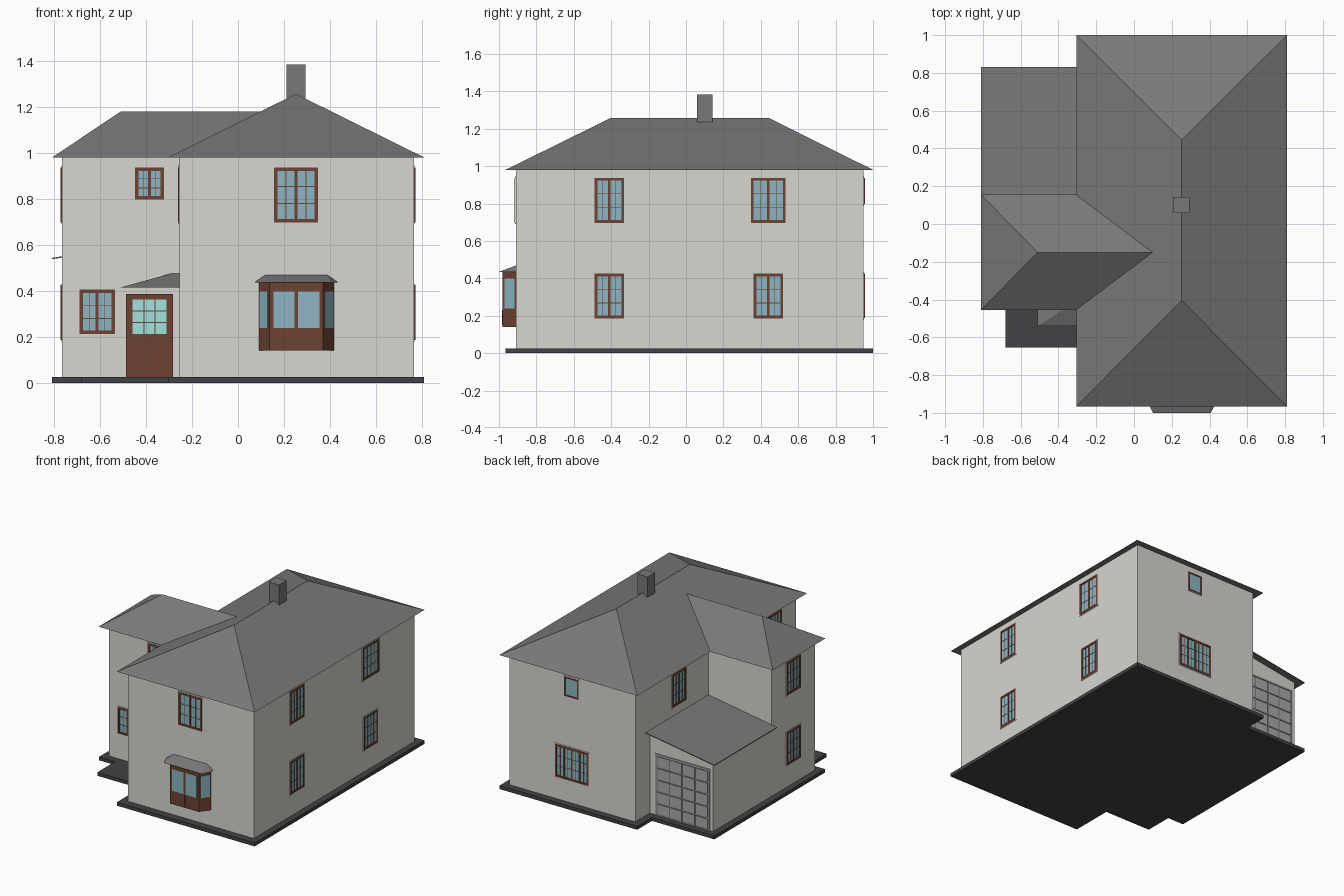
import bpy, bmesh, math
from mathutils import Vector

if "Cube" in bpy.data.objects:
    bpy.data.objects.remove(bpy.data.objects["Cube"])


def mat(name, r, g, b):
    m = bpy.data.materials.new(name)
    m.diffuse_color = (r, g, b, 1)
    m.use_nodes = True
    m.node_tree.nodes["Principled BSDF"].inputs["Base Color"].default_value = m.diffuse_color
    return m


WALL = mat("render_wall", .68, .67, .63)
ROOF = mat("roof_tile", .19, .19, .19)
DARK = mat("dark_base", .055, .055, .06)
WOOD = mat("brown_wood", .15, .055, .032)
GLASS = mat("window_glass", .27, .47, .54)
PALE = mat("door_glass", .38, .75, .74)
METAL = mat("garage_metal", .4, .4, .4)
GROOVE = mat("garage_groove", .2, .2, .2)


def finish(name, bm, mats, loc=(0, 0, 0), angle=0):
    bmesh.ops.recalc_face_normals(bm, faces=bm.faces)
    me = bpy.data.meshes.new(name)
    bm.to_mesh(me)
    bm.free()
    for m in mats:
        me.materials.append(m)
    ob = bpy.data.objects.new(name, me)
    ob.location = loc
    ob.rotation_euler.z = math.radians(angle)
    bpy.context.collection.objects.link(ob)
    return ob


def boxes(name, items, loc=(0, 0, 0), angle=0):
    """Joined boxes, each (x0, x1, y0, y1, z0, z1, material)."""
    bm, mats = bmesh.new(), []
    for x0, x1, y0, y1, z0, z1, m in items:
        if m not in mats:
            mats.append(m)
        vs = bmesh.ops.create_cube(bm, size=1)["verts"]
        for v in vs:
            v.co = Vector(((x0 + x1) / 2 + v.co.x * (x1 - x0),
                           (y0 + y1) / 2 + v.co.y * (y1 - y0),
                           (z0 + z1) / 2 + v.co.z * (z1 - z0)))
        for f in {f for v in vs for f in v.link_faces}:
            f.material_index = mats.index(m)
    return finish(name, bm, mats, loc, angle)


def hull(name, pts, m):
    """Convex solid around a few points."""
    bm = bmesh.new()
    for p in pts:
        bm.verts.new(p)
    r = bmesh.ops.convex_hull(bm, input=bm.verts)
    bmesh.ops.dissolve_limit(bm, angle_limit=.005, verts=bm.verts, edges=bm.edges)
    return finish(name, bm, [m])


def ring(x0, x1, z0, z1, t, d, m):
    """Rectangular frame of four bars standing d out of the wall."""
    return [(x0, x0 + t, -d, .01, z0, z1, m), (x1 - t, x1, -d, .01, z0, z1, m),
            (x0 + t, x1 - t, -d, .01, z0, z0 + t, m),
            (x0 + t, x1 - t, -d, .01, z1 - t, z1, m)]


def grid(x0, x1, z0, z1, cols, rows, t, d, m):
    """Thin glazing bars dividing a pane."""
    out = []
    for i in range(1, cols):
        x = x0 + (x1 - x0) * i / cols
        out.append((x - t / 2, x + t / 2, -d, .005, z0, z1, m))
    for j in range(1, rows):
        z = z0 + (z1 - z0) * j / rows
        out.append((x0, x1, -d + .0005, .005, z - t / 2, z + t / 2, m))
    return out


def window(name, x, y, angle, w, z0, z1, sashes=2, cols=2, rows=3):
    h = w / 2
    p = ring(-h, h, z0, z1, .007, .003, WALL)
    a, b, c, d = -h + .007, h - .007, z0 + .007, z1 - .007
    p += ring(a, b, c, d, .009, .006, WOOD)
    p.append((a, b, -.0015, .005, c, d, GLASS))
    a, b, c, d = a + .009, b - .009, c + .009, d - .009
    s = (b - a) / sashes
    for i in range(sashes):
        if sashes > 1:
            p += ring(a + i * s, a + (i + 1) * s, c, d, .006, .005, WOOD)
        p += grid(a + i * s, a + (i + 1) * s, c, d, cols, rows, .003, .0035, WOOD)
    return boxes(name, p, (x, y, 0), angle)


# base slabs
boxes("base_slab", [(-.305, .81, -.965, 1, 0, .025, DARK),
                    (-.81, -.305, -.45, .83, 0, .025, DARK),
                    (-.68, -.305, -.655, -.45, 0, .025, DARK)])

# walls
boxes("main_walls", [(-.255, .765, -.91, .95, .02, .982, WALL)])
boxes("wing_walls", [(-.765, -.255, -.40, .105, .02, .982, WALL)])
hull("garage_walls", [(x, y, z) for y in (.105, .78) for x, z in
                      ((-.765, .02), (-.255, .02), (-.765, .545), (-.255, .625))], WALL)

# hipped main roof, wing roof running into it, lean-to garage roof
hull("main_roof", [(x, y, .98) for x in (-.305, .81) for y in (-.965, 1)]
     + [(.252, -.405, 1.256), (.252, .445, 1.256)], ROOF)
hull("wing_roof", [(x, y, .979) for x in (-.81, -.305) for y in (-.455, .155)]
     + [(-.51, -.15, 1.18), (.1, -.15, 1.18)], ROOF)
hull("garage_roof", [(x, y, z + dz) for y in (.105, .83) for dz in (0, .006)
                     for x, z in ((-.81, .537), (-.255, .626))], ROOF)
boxes("chimney", [(.21, .293, .058, .143, 1.2, 1.384, ROOF)])

# porch roof in the corner between wing and main walls
hull("porch_roof", [(-.51, -.54, .415), (-.255, -.54, .415), (-.51, -.40, .415),
                    (-.255, -.40, .415), (-.29, -.40, .475), (-.255, -.40, .475)], ROOF)

# front door: frame, leaf, glazed top, two lower panels
door = ring(-.102, .102, .02, .385, .012, .008, WOOD)
door += [(-.09, .09, -.004, .005, .025, .375, WOOD),
         (-.073, .073, -.005, .005, .212, .362, PALE)]
door += grid(-.073, .073, .212, .362, 3, 3, .005, .0065, WOOD)
for s in (-1, 1):
    door += ring(s * .04 - .03, s * .04 + .03, .06, .185, .005, .007, WOOD)
boxes("front_door", door, (-.385, -.40, 0))

# garage door with raised panels
gd = ring(-.222, .222, .02, .475, .012, .006, METAL)
gd.append((-.212, .212, -.001, .005, .025, .465, GROOVE))
for i in range(4):
    for j in range(5):
        x, z = -.208 + i * .104, .027 + j * .087
        gd.append((x + .005, x + .099, -.005, .004, z + .006, z + .081, METAL))
boxes("garage_door", gd, (-.52, .78, 0), 180)

# front windows
window("front_upper_window", .252, -.91, 0, .206, .69, .944)
window("wing_upper_window", -.385, -.40, 0, .14, .79, .944)
window("wing_lower_window", -.613, -.40, 0, .168, .205, .412)

# right side windows
for y, wu in ((-.41, .172), (.44, .2)):
    window("right_upper_window", .765, y, 90, wu, .69, .944)
    window("right_lower_window", .765, y, 90, .172, .178, .432)

# back windows
window("back_upper_window", .26, .95, 180, .13, .79, .944, 1, 1, 1)
window("back_lower_window", .257, .95, 180, .285, .18, .432, 4)

# left side windows
for y in (.445, -.66):
    window("left_upper_window", -.255, y, -90, .172, .69, .944)
window("wing_side_upper_window", -.765, -.15, -90, .172, .69, .944)
window("wing_side_lower_window", -.765, -.15, -90, .172, .178, .432)

# bay window: angled body, panes, small hipped roof
hull("bay_body", [(x, y, z) for z in (.14, .435) for x, y in
                  ((.087, -.905), (.137, -.98), (.37, -.98), (.42, -.905))], WOOD)
boxes("bay_front_panes", [(s * .054 - .046, s * .054 + .046, -.002, .004, .238, .398, GLASS)
                          for s in (-1, 1)]
      + grid(-.11, .11, .15, .23, 2, 1, .006, .003, WOOD), (.2535, -.98, 0))
for s in (-1, 1):
    boxes("bay_side_pane", [(-.032, .032, -.002, .004, .238, .398, GLASS)],
          (.2535 + s * .1415, -.9425, 0), s * 56.3)
hull("bay_roof", [(x, y, .435) for x in (.07, .437) for y in (-.905, -.94)]
     + [(.1, -1, .435), (.407, -1, .435), (.12, -.905, .47), (.387, -.905, .47)], ROOF)
